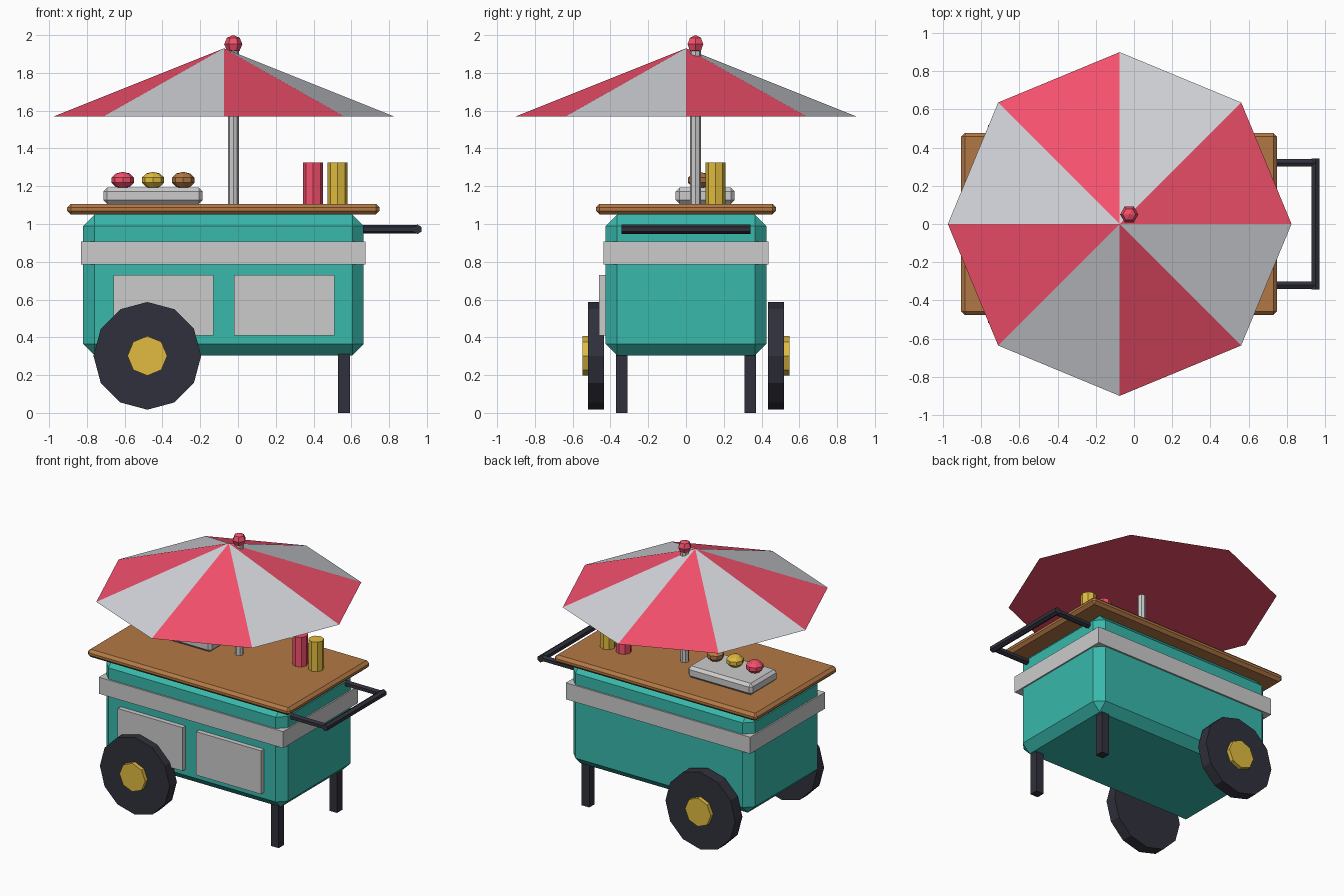
import bpy, bmesh, math
from mathutils import Matrix, Vector

if "Cube" in bpy.data.objects:
    bpy.data.objects.remove(bpy.data.objects["Cube"])


def material(name, rgb):
    m = bpy.data.materials.new(name)
    m.diffuse_color = (*rgb, 1)
    m.use_nodes = True
    m.node_tree.nodes["Principled BSDF"].inputs["Base Color"].default_value = m.diffuse_color
    return m


TEAL = material("teal", (0.04, 0.48, 0.41))
WOOD = material("wood", (0.45, 0.19, 0.06))
DARK = material("dark", (0.03, 0.03, 0.045))
RED = material("red", (0.9, 0.08, 0.15))
YELLOW = material("yellow", (0.75, 0.5, 0.05))
GREY = material("grey", (0.65, 0.66, 0.7))


def finish(name, bm, mat):
    bmesh.ops.recalc_face_normals(bm, faces=bm.faces)
    me = bpy.data.meshes.new(name)
    bm.to_mesh(me)
    bm.free()
    ob = bpy.data.objects.new(name, me)
    bpy.context.collection.objects.link(ob)
    if mat:
        me.materials.append(mat)
    return ob


def box(name, x, y, z, mat=None, bevel=0):
    """Box from (min, max) ranges, with an optional one-step chamfer."""
    bm = bmesh.new()
    bmesh.ops.create_cube(bm, size=1)
    for v in bm.verts:
        v.co = [(a + b) / 2 + c * (b - a) for (a, b), c in zip((x, y, z), v.co)]
    if bevel:
        bmesh.ops.bevel(bm, geom=bm.edges[:], offset=bevel, segments=1,
                        affect='EDGES', profile=0.5)
    return finish(name, bm, mat)


def rod(name, p, q, r, sides, mat=None):
    """Prism between two points."""
    p, q = Vector(p), Vector(q)
    bm = bmesh.new()
    rot = (q - p).to_track_quat('Z', 'Y').to_matrix().to_4x4()
    bmesh.ops.create_cone(bm, cap_ends=True, segments=sides, radius1=r, radius2=r,
                          depth=(q - p).length,
                          matrix=Matrix.Translation((p + q) / 2) @ rot)
    return finish(name, bm, mat)


def ball(name, c, size, sides, rings, mat, turn=0):
    bm = bmesh.new()
    bmesh.ops.create_uvsphere(bm, u_segments=sides, v_segments=rings, radius=1,
                              matrix=Matrix.Translation(c)
                              @ Matrix.Diagonal((*size, 1))
                              @ Matrix.Rotation(turn, 4, 'Z'))
    return finish(name, bm, mat)


# Cart body, trim band and counter
box("cart_body", (-0.82, 0.665), (-0.425, 0.425), (0.305, 1.05), TEAL, 0.06)
box("trim_band", (-0.83, 0.675), (-0.437, 0.437), (0.785, 0.907))
box("counter_top", (-0.905, 0.75), (-0.477, 0.477), (1.05, 1.107), WOOD, 0.02)

# Front door panels
for side, x in (("left", -0.66), ("right", -0.02)):
    box(f"door_panel_{side}", (x, x + 0.53), (-0.46, -0.40), (0.41, 0.73))

# Wheels, hubs, legs and handle rails on both sides
for side, s in (("front", -1), ("back", 1)):
    rod(f"wheel_{side}", (-0.48, s * 0.435, 0.302), (-0.48, s * 0.518, 0.302), 0.285, 12, DARK)
    rod(f"hub_{side}", (-0.48, s * 0.46, 0.302), (-0.48, s * 0.547, 0.302), 0.105, 8, YELLOW)
    box(f"leg_{side}", (0.53, 0.592), (s * 0.34 - 0.031, s * 0.34 + 0.031), (0, 0.33), DARK)
    rod(f"handle_rail_{side}", (0.62, s * 0.32, 0.972), (0.95, s * 0.32, 0.972), 0.023, 6, DARK)
rod("handle_bar", (0.95, -0.342, 0.972), (0.95, 0.342, 0.972), 0.025, 6, DARK)

# Umbrella: pole, closed striped canopy and finial
rod("umbrella_pole", (-0.025, 0.05, 1.09), (-0.025, 0.05, 1.93), 0.029, 8)
C = Vector((-0.075, 0, 1.57))
bm = bmesh.new()
apex = bm.verts.new(C + Vector((0, 0, 0.36)))
rim = [bm.verts.new(C + Vector((0.9 * math.cos(k * math.pi / 4),
                                0.9 * math.sin(k * math.pi / 4), 0))) for k in range(8)]
for k in range(8):
    bm.faces.new((rim[k], rim[(k + 1) % 8], apex)).material_index = k % 2
bm.faces.new(rim[::-1])
canopy = finish("umbrella_canopy", bm, RED)
canopy.data.materials.append(GREY)
ball("umbrella_finial", (-0.025, 0.05, 1.952), (0.048,) * 3, 6, 4, RED, math.pi / 6)

# Serving tray with three buns
box("tray", (-0.713, -0.187), (-0.055, 0.257), (1.107, 1.192), None, 0.02)
for k, mat in enumerate((RED, YELLOW, WOOD)):
    ball(f"bun_{k + 1}", (-0.61 + 0.16 * k, 0.07, 1.232), (0.062, 0.062, 0.044), 8, 5, mat)

# Sauce bottles
for name, x, mat in (("red", 0.398, RED), ("yellow", 0.528, YELLOW)):
    rod(f"sauce_bottle_{name}", (x, 0.157, 1.1), (x, 0.157, 1.325), 0.053, 8, mat)
